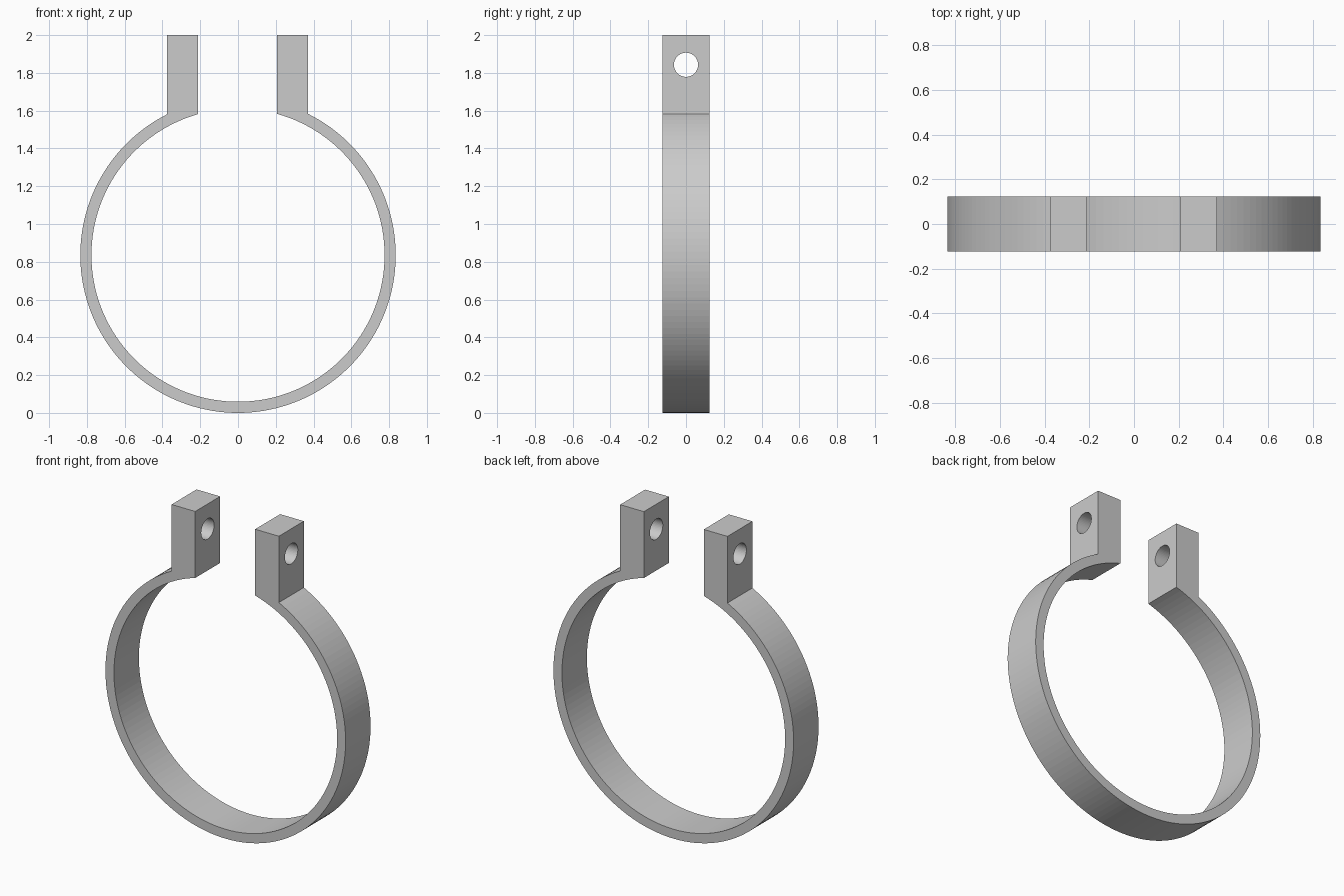
import bpy, bmesh
from math import sin, cos, asin, pi
from mathutils import Matrix

if "Cube" in bpy.data.objects:
    bpy.data.objects.remove(bpy.data.objects["Cube"])

R_OUT, R_IN, ZC = 0.835, 0.776, 0.835
HALF_W, TOP = 0.124, 2.0
SEGS = 128
LEFT = (0.375, 0.211)    # outer and inner |x| of the left lug
RIGHT = (0.371, 0.206)   # outer and inner |x| of the right lug


def arc(r, x_right, x_left):
    """Points from the right lug, round the bottom, to the left lug."""
    a0, a1 = asin(x_right / r), 2 * pi - asin(x_left / r)
    return [(r * sin(a0 + (a1 - a0) * i / SEGS),
             ZC + r * cos(a0 + (a1 - a0) * i / SEGS)) for i in range(SEGS + 1)]


# Clamp: paired outer/inner profile, running lug - band - lug
outer = [(RIGHT[0], TOP)] + arc(R_OUT, RIGHT[0], LEFT[0]) + [(-LEFT[0], TOP)]
inner = [(RIGHT[1], TOP)] + arc(R_IN, RIGHT[1], LEFT[1]) + [(-LEFT[1], TOP)]
bm = bmesh.new()
pairs = [[bm.verts.new((x, -HALF_W, z)) for x, z in p] for p in zip(outer, inner)]
for (a, b), (c, d) in zip(pairs, pairs[1:]):
    bm.faces.new((a, c, d, b))
ext = bmesh.ops.extrude_face_region(bm, geom=bm.faces[:])
bmesh.ops.translate(bm, vec=(0, 2 * HALF_W, 0),
                    verts=[v for v in ext["geom"] if isinstance(v, bmesh.types.BMVert)])
bmesh.ops.recalc_face_normals(bm, faces=bm.faces[:])
mesh = bpy.data.meshes.new("ring_clamp")
bm.to_mesh(mesh)
bm.free()
clamp = bpy.data.objects.new("ring_clamp", mesh)
bpy.context.collection.objects.link(clamp)

# Bolt hole through both lugs
bm = bmesh.new()
bmesh.ops.create_cone(bm, cap_ends=True, segments=48, radius1=0.064, radius2=0.064, depth=1.2,
                      matrix=Matrix.Translation((0, 0, 1.843)) @ Matrix.Rotation(pi / 2, 4, 'Y'))
cut_mesh = bpy.data.meshes.new("bolt_hole_cutter")
bm.to_mesh(cut_mesh)
bm.free()
cutter = bpy.data.objects.new("bolt_hole_cutter", cut_mesh)
bpy.context.collection.objects.link(cutter)
cutter.hide_render = True

mod = clamp.modifiers.new("bolt_hole", 'BOOLEAN')
mod.operation, mod.solver, mod.object = 'DIFFERENCE', 'EXACT', cutter
bpy.context.view_layer.objects.active = clamp
clamp.select_set(True)
bpy.ops.object.modifier_apply(modifier=mod.name)
bpy.data.objects.remove(cutter)
